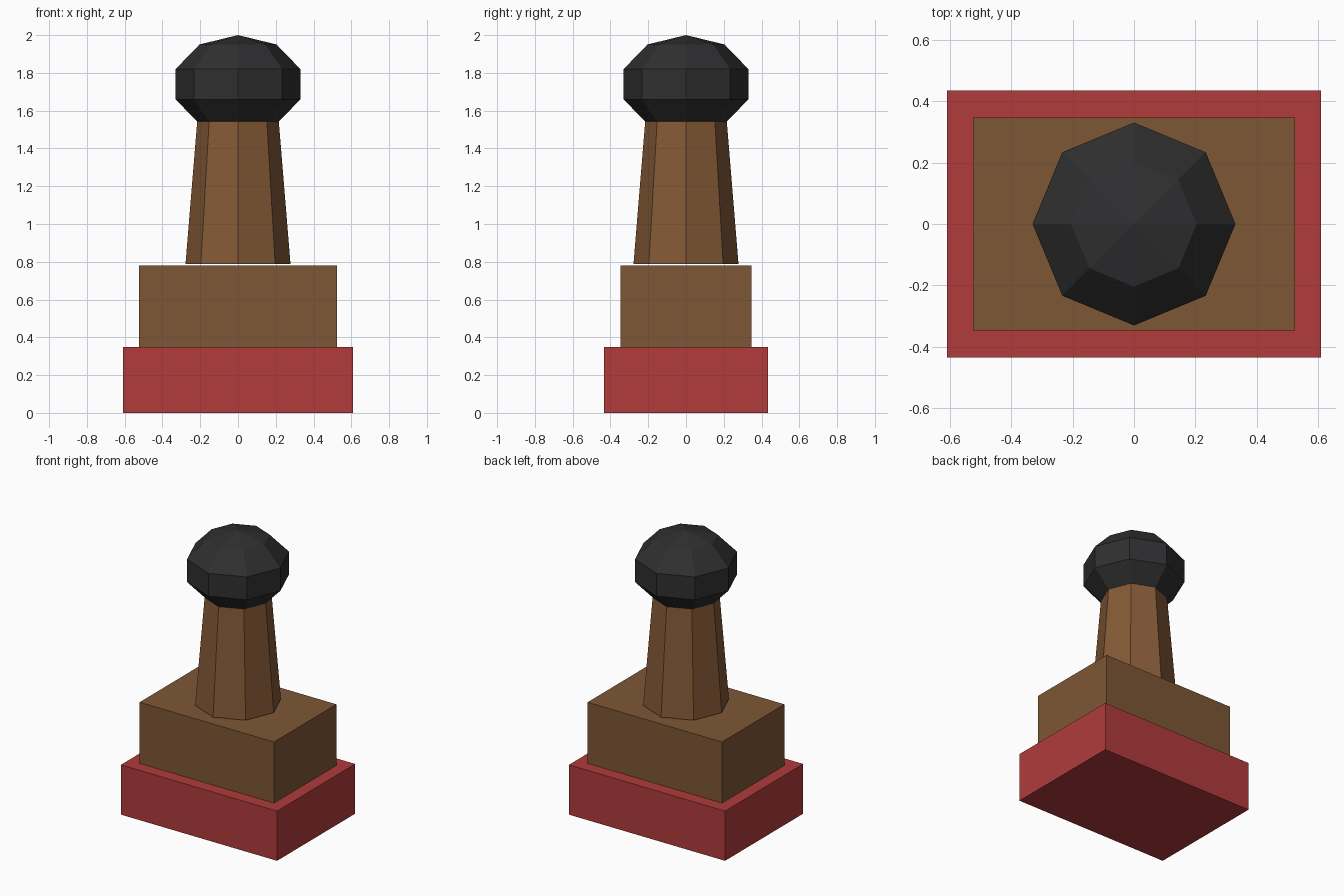
import bpy

if "Cube" in bpy.data.objects:
    bpy.data.objects.remove(bpy.data.objects["Cube"])


def colour(name, rgb):
    mat = bpy.data.materials.new(name)
    mat.diffuse_color = (*rgb, 1)
    mat.use_nodes = True
    mat.node_tree.nodes["Principled BSDF"].inputs["Base Color"].default_value = mat.diffuse_color
    return mat


def finish(name, mat):
    obj = bpy.context.object
    obj.name = name
    obj.data.materials.append(mat)
    return obj


def block(name, width, depth, z0, z1, mat):
    bpy.ops.mesh.primitive_cube_add(size=1, location=(0, 0, (z0 + z1) / 2))
    bpy.context.object.scale = (width, depth, z1 - z0)
    return finish(name, mat)


red = colour("red", (0.44, 0.044, 0.044))
brown = colour("brown", (0.21, 0.095, 0.036))
handle_brown = colour("handle_brown", (0.23, 0.1, 0.036))
black = colour("black", (0.028, 0.028, 0.03))

# Stepped rectangular base
block("stamp_pad", 1.216, 0.868, 0, 0.35, red)
block("wooden_block", 1.046, 0.694, 0.35, 0.78, brown)

# Tapered eight-sided handle, its top hidden inside the knob
z0, z1 = 0.788, 1.58
bpy.ops.mesh.primitive_cone_add(vertices=8, radius1=0.278, radius2=0.213,
                                depth=z1 - z0, location=(0, 0, (z0 + z1) / 2))
finish("handle", handle_brown)

# Faceted, flattened knob
bpy.ops.mesh.primitive_uv_sphere_add(segments=8, ring_count=5, radius=1,
                                     location=(0, 0, 1.74))
bpy.context.object.scale = (0.347, 0.347, 0.26)
finish("knob", black)
